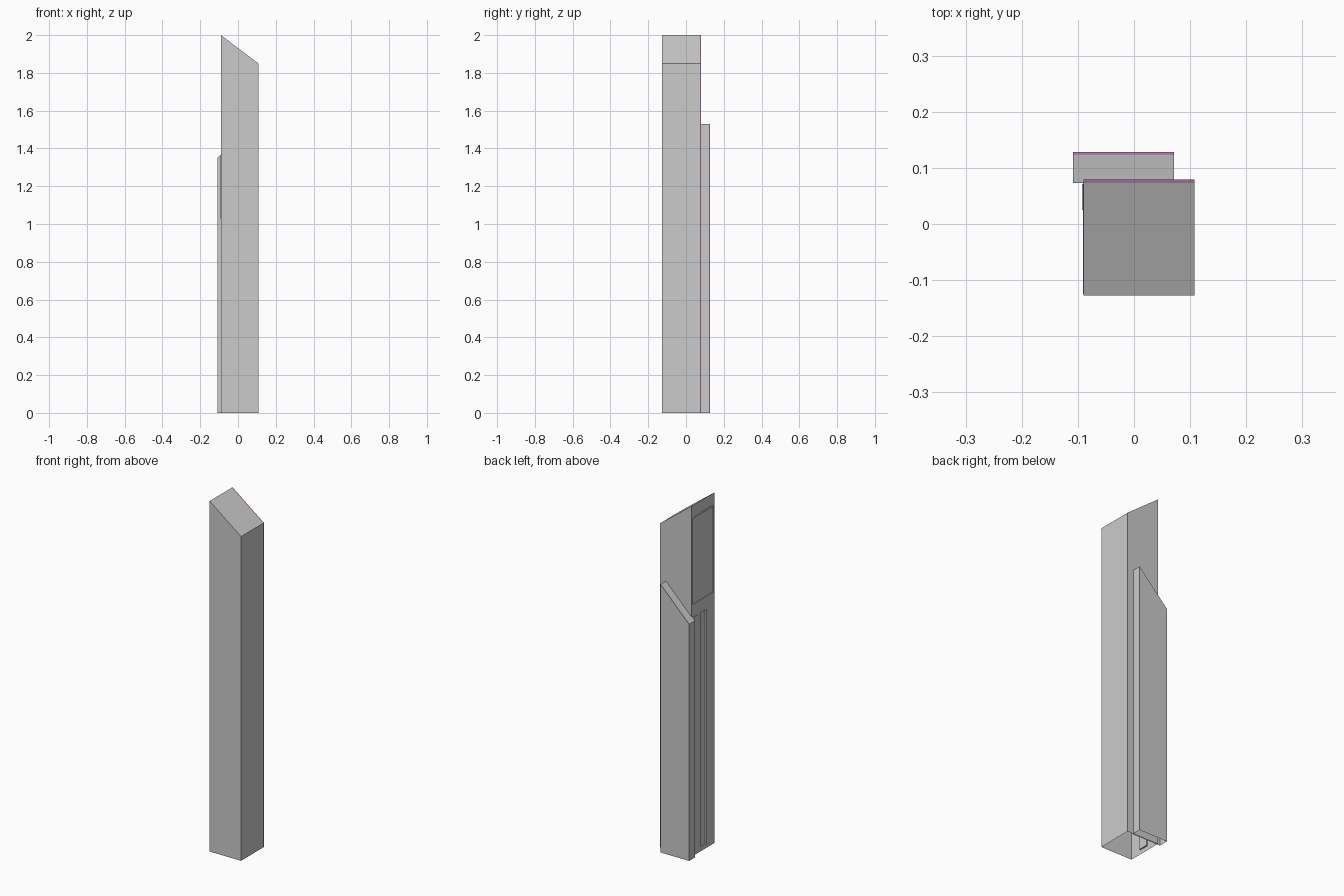
import bpy, bmesh

if "Cube" in bpy.data.objects:
    bpy.data.objects.remove(bpy.data.objects["Cube"])

trim = bpy.data.materials.new("trim_purple")
trim.diffuse_color = (0.6, 0.25, 0.55, 1)
trim.use_nodes = True
trim.node_tree.nodes["Principled BSDF"].inputs["Base Color"].default_value = trim.diffuse_color
grey = bpy.data.materials.new("body_grey")
grey.diffuse_color = (0.6, 0.6, 0.6, 1)
grey.use_nodes = True
grey.node_tree.nodes["Principled BSDF"].inputs["Base Color"].default_value = grey.diffuse_color


def box(name, x0, x1, y0, y1, z0, z1):
    bpy.ops.mesh.primitive_cube_add(size=1)
    o = bpy.context.object
    o.name = name
    for v in o.data.vertices:
        v.co = ((x0, x1)[v.co.x > 0], (y0, y1)[v.co.y > 0], (z0, z1)[v.co.z > 0])
    return o


def shell(name, x0, x1, zl, zr, ys):
    """Slanted-top prism through the y stations; last band is the coloured trim."""
    bm = bmesh.new()
    profile = [(x0, 0), (x1, 0), (x1, zr), (x0, zl)]
    rings = [[bm.verts.new((x, y, z)) for x, z in profile] for y in ys]
    for i in range(len(rings) - 1):
        a, b = rings[i], rings[i + 1]
        for k in range(4):
            n = (k + 1) % 4
            f = bm.faces.new((a[k], a[n], b[n], b[k]))
            f.material_index = int(i == len(rings) - 2)
    bm.faces.new(rings[0])
    bm.faces.new(rings[-1])
    bmesh.ops.recalc_face_normals(bm, faces=bm.faces)
    me = bpy.data.meshes.new(name)
    bm.to_mesh(me)
    bm.free()
    me.materials.append(grey)
    me.materials.append(trim)
    o = bpy.data.objects.new(name, me)
    bpy.context.collection.objects.link(o)
    return o


def cut(target, cutter):
    cutter.data.materials.append(grey)
    m = target.modifiers.new("cut", 'BOOLEAN')
    m.operation = 'DIFFERENCE'
    m.solver = 'EXACT'
    m.object = cutter
    bpy.context.view_layer.objects.active = target
    bpy.ops.object.modifier_apply(modifier=m.name)
    bpy.data.objects.remove(cutter)


def open_bottom(o):
    bm = bmesh.new()
    bm.from_mesh(o.data)
    low = [f for f in bm.faces if all(v.co.z < 1e-4 for v in f.verts)]
    bmesh.ops.delete(bm, geom=low, context='FACES')
    bm.to_mesh(o.data)
    bm.free()


# tall column with display recess and long slot in its left face
L = -0.09
column = shell("column", L, 0.108, 2.0, 1.85, (-0.127, 0.073, 0.079))
cut(column, box("display_cutter", L - 0.02, L + 0.003, -0.119, 0.066, 1.435, 1.925))
cut(column, box("slot_cutter", L - 0.02, L + 0.008, -0.056, -0.001, 0.025, 1.36))
open_bottom(column)

# lower slab at the back
slab = shell("back_slab", -0.109, 0.071, 1.35, 1.53, (0.073, 0.123, 0.128))
open_bottom(slab)

# thin frame around the display
X = (L - 0.0012, L + 0.001)
for n, (y0, y1, z0, z1) in enumerate([
        (-0.125, 0.072, 1.425, 1.435), (-0.125, 0.072, 1.925, 1.935),
        (-0.125, -0.119, 1.435, 1.925), (0.066, 0.072, 1.435, 1.925)]):
    box(f"display_frame_{n + 1}", *X, y0, y1, z0, z1)

# small plate beside the slab
box("side_plate", L - 0.003, L + 0.001, 0.025, 0.071, 1.03, 1.36)
